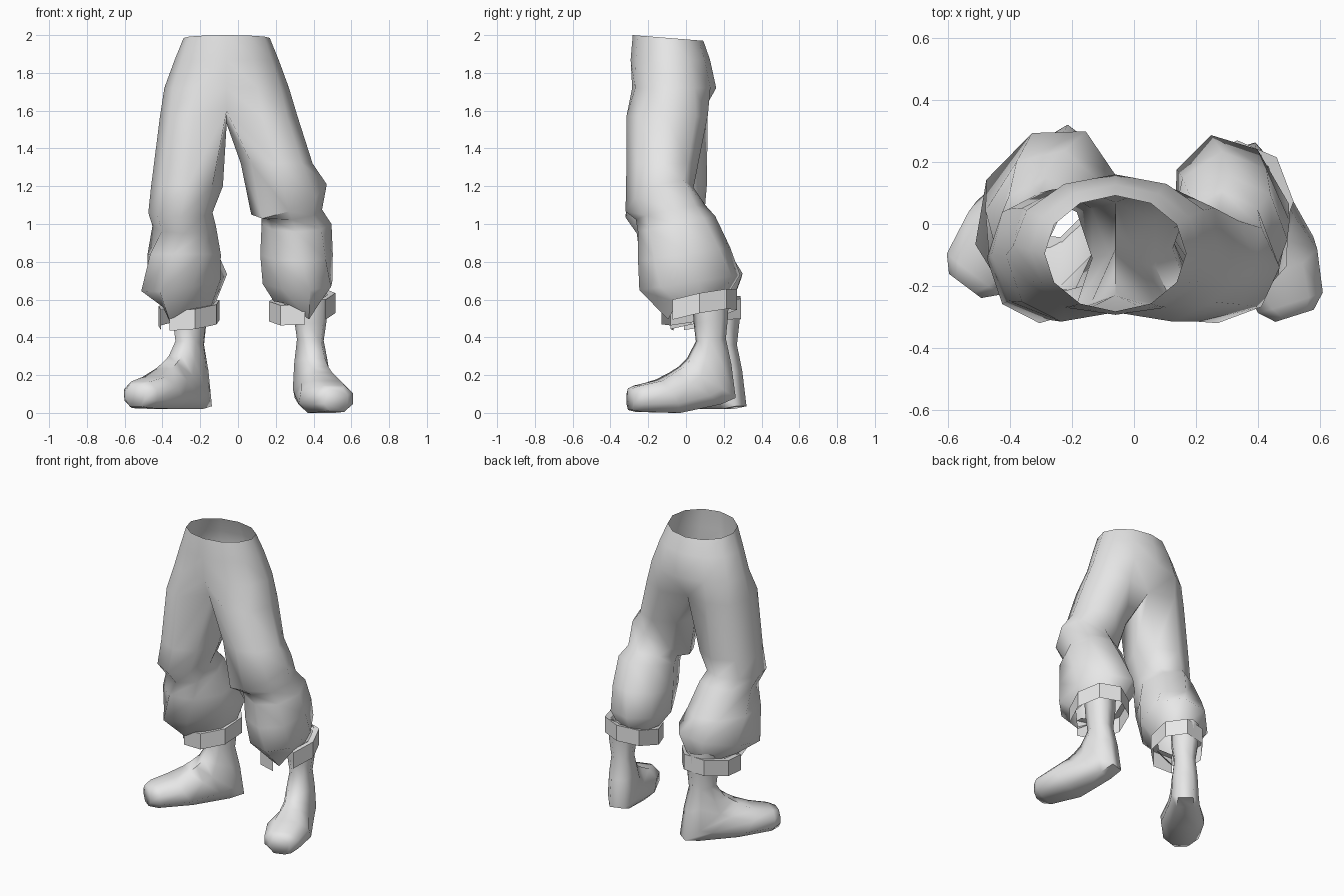
import bpy, bmesh
from math import sin, cos, radians, pi, copysign
from mathutils import Vector

cube = bpy.data.objects.get("Cube")
if cube:
    bpy.data.objects.remove(cube, do_unlink=True)

# One plain grey for everything
grey = bpy.data.materials.new("plain_grey")
grey.use_nodes = True
colour = (0.8, 0.8, 0.8, 1)
grey.diffuse_color = colour
grey.node_tree.nodes["Principled BSDF"].inputs["Base Color"].default_value = colour


def loft(bm, rows, closed=True, cap=False):
    """Skin rows of points with quads."""
    grid = [[bm.verts.new(p) for p in row] for row in rows]
    for a, b in zip(grid, grid[1:]):
        n = len(a)
        for i in range(n if closed else n - 1):
            j = (i + 1) % n
            bm.faces.new((a[i], a[j], b[j], b[i]))
    if cap:
        bm.faces.new(grid[-1])


def finish(name, bm, angle):
    bmesh.ops.remove_doubles(bm, verts=bm.verts, dist=0.0005)
    bmesh.ops.recalc_face_normals(bm, faces=bm.faces)
    mesh = bpy.data.meshes.new(name)
    bm.to_mesh(mesh)
    bm.free()
    mesh.materials.append(grey)
    obj = bpy.data.objects.new(name, mesh)
    bpy.context.collection.objects.link(obj)
    bpy.ops.object.select_all(action='DESELECT')
    obj.select_set(True)
    bpy.context.view_layer.objects.active = obj
    bpy.ops.object.shade_smooth_by_angle(angle=radians(angle))


def ring(side, angles, cx, cy, z, rx, ry, tx=0, ty=0, yaw=0):
    """Ellipse points; angle 0 faces outward, tx and ty slope the ring, yaw turns it."""
    c, s = cos(radians(yaw)), sin(radians(yaw))
    pts = []
    for a in angles:
        p, q = rx * cos(radians(a)), ry * sin(radians(a))
        u, v = p * c - q * s, p * s + q * c
        pts.append(Vector((cx + side * u, cy + v, z + tx * u + ty * v)))
    return pts


# Trousers: shared hips, then one tube per leg
HIPS = [(-.06, -.095, 1.985, .228, .187, 0, -.08),
        (-.06, -.083, 1.87, .275, .21),
        (-.06, -.07, 1.72, .33, .23)]
CROTCH = {1: (.125, -.1, 1.57, .19, .215), -1: (-.235, -.1, 1.57, .178, .215)}
LEGS = {
    1: [(.205, -.125, 1.32, .19, .19),
        (.27, -.14, 1.13, .2, .18, .4, .35),
        (.285, -.08, 1.06, .16, .185, .1, .2),
        (.31, -.05, 1, .185, .205, 0, .2),
        (.31, -.01, .84, .193, .245, 0, .15, 6),
        (.315, .02, .69, .19, .275, 0, .15, 14),
        (.315, .05, .595, .13, .17, 0, .12, 14)],
    -1: [(-.27, -.1, 1.2, .19, .21),
         (-.305, -.11, 1.06, .17, .21, 0, .12),
         (-.285, -.055, .99, .168, .205, 0, .2),
         (-.285, -.005, .84, .2, .25, 0, 0, 14),
         (-.285, .045, .69, .215, .285, -.14, .12, 27),
         (-.26, .09, .565, .13, .17, 0, .08, 27)],
}
bm = bmesh.new()
for s in (1, -1):
    rows = [ring(s, range(-90, 91, 30), *h) for h in HIPS]
    rows[-1][0].y += .015
    split = [Vector((-.06, -.23, 1.6))]
    split += ring(s, range(-90, 91, 45), *CROTCH[s])
    split += [Vector((-.06, .07, 1.56))]
    loft(bm, rows + [split], closed=False)
    tube = [split + [Vector((-.06, -.08, 1.53))]]
    tube += [ring(s, range(-135, 181, 45), *r) for r in LEGS[s]]
    tube[-1][1] += Vector((s * .02, .02, -.08))      # pointed hem at the front
    loft(bm, tube)
finish("trousers", bm, 60)

# Turned-up cuffs, open at the front, tucked in under the trouser hem
CUFFS = {"left": (1, 20, (.34, .07, .56, .175, .2, .12, .2)),
         "right": (-1, 12, (-.26, .105, .52, .165, .2, -.08, .14, 20))}
for name, (s, gap, (cx, cy, z, rx, ry, *lean)) in CUFFS.items():
    step = (360 - 2 * gap) / 7
    angles = [-65 + gap + step * i for i in range(8)]
    bm = bmesh.new()
    loft(bm, [ring(s, angles, cx, cy, z + dz, rx - inset, ry - inset, *lean)
              for dz, inset in ((.05, .04), (.053, 0), (-.053, 0))], closed=False)
    finish(name + "_cuff", bm, 30)

# Boots: each section runs from an upper point to a heel or sole point
SECTIONS = [(.09, .60, -.1, .60, .085),
            (.08, .46, -.095, .46, .08),
            (.07, .36, -.085, .34, .065),
            (.12, .28, -.115, .2, .078),
            (.17, .245, -.14, .015, .085),
            (.22, .215, -.05, 0, .095),
            (.31, .17, .2, 0, .135),
            (.43, .145, .42, .005, .11),
            (.475, .13, .475, .015, .065)]


def boot(name, ankle, heading, base, lift, length):
    fwd = Vector((*heading, 0)).normalized()
    across = Vector((-fwd.y, fwd.x, 0))
    up = Vector((0, 0, 1))
    rows = []
    for ut, zt, ub, zb, w in SECTIONS:
        row = []
        for i in range(8):
            a = (i + .5) * pi / 4
            k = .5 + .54 * cos(a)
            u, z = ub + (ut - ub) * k, zb + (zt - zb) * k
            z += base + lift * max(0, .16 - u) / .28
            side = copysign(abs(sin(a)) ** .65, sin(a)) * w * 1.05
            row.append(Vector((*ankle, 0)) + fwd * u * length + across * side + up * z)
        rows.append(row)
    bm = bmesh.new()
    loft(bm, rows, cap=True)
    finish(name, bm, 65)


boot("left_boot", (.385, .125), (.3, -.95), 0, .06, .93)
boot("right_boot", (-.26, .18), (-.6, -.8), .02, 0, 1)
